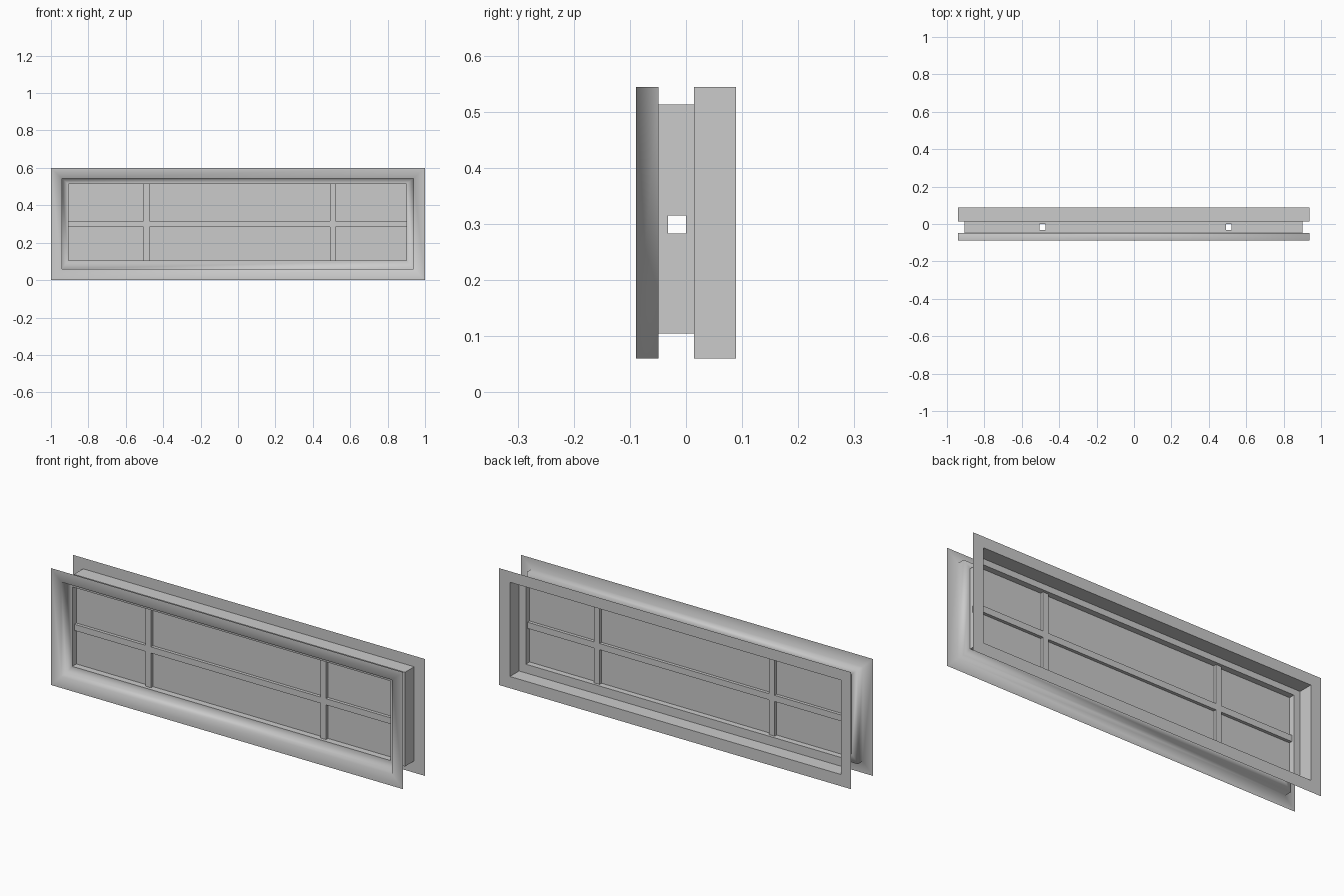
import bpy, bmesh

cube = bpy.data.objects.get("Cube")
if cube:
    bpy.data.objects.remove(cube)

grey = bpy.data.materials.new("grey")
grey.use_nodes = True
colour = (0.6, 0.6, 0.6, 1)
grey.diffuse_color = colour
grey.node_tree.nodes["Principled BSDF"].inputs["Base Color"].default_value = colour

# Shared sizes: rectangles are (left, bottom, right, top)
OUTER = (-1, 0, 1, 0.6)
REVEAL = (-0.942, 0.06, 0.938, 0.544)
SASH = (-0.907, 0.105, 0.9, 0.513)
FRONT, SASH_FRONT, SASH_BACK, BACK = -0.089, -0.049, 0.0145, 0.089
BAR_FRONT, BAR_BACK = -0.032, 0
XS = [SASH[0], -0.504, -0.472, 0.491, 0.522, SASH[2]]
ZS = [SASH[1], 0.283, 0.315, SASH[3]]


def make_object(name, faces, smooth=False):
    bm = bmesh.new()
    for corners in faces:
        bm.faces.new([bm.verts.new(c) for c in corners])
    bmesh.ops.remove_doubles(bm, verts=bm.verts, dist=0.0001)
    for f in bm.faces:
        f.smooth = smooth
    mesh = bpy.data.meshes.new(name)
    bm.to_mesh(mesh)
    bm.free()
    mesh.materials.append(grey)
    obj = bpy.data.objects.new(name, mesh)
    bpy.context.collection.objects.link(obj)


def trim(y_face, y_sash):
    """Flat flange, reveal and step down to the sash, all open sheets."""
    loops = []
    for (l, b, r, t), y in ((OUTER, y_face), (REVEAL, y_face),
                            (REVEAL, y_sash), (SASH, y_sash)):
        loops.append([(l, y, b), (r, y, b), (r, y, t), (l, y, t)])
    faces = []
    for a, b in zip(loops, loops[1:]):
        for i in range(4):
            j = (i + 1) % 4
            quad = [a[i], a[j], b[j], b[i]]
            faces.append(quad if y_face < y_sash else quad[::-1])
    return faces


def pane(x0, x1, z0, z1, y):
    return [(x0, y, z0), (x1, y, z0), (x1, y, z1), (x0, y, z1)]


def strip(p, q, y0, y1):
    """Wall running between two (x, z) points."""
    return [(p[0], y0, p[1]), (q[0], y0, q[1]), (q[0], y1, q[1]), (p[0], y1, p[1])]


# Walk the cells of the window: odd rows and columns are hollow glazing bars
walls, bars, glass = [], [], []
cols, rows = len(XS) - 1, len(ZS) - 1
for i in range(cols):
    for k in range(rows):
        x0, x1, z0, z1 = XS[i], XS[i + 1], ZS[k], ZS[k + 1]
        is_bar = i % 2 or k % 2
        sides = [((x0, z0), (x1, z0), k == 0), ((x1, z0), (x1, z1), i == cols - 1),
                 ((x1, z1), (x0, z1), k == rows - 1), ((x0, z1), (x0, z0), i == 0)]
        if is_bar:
            bars.append(pane(x0, x1, z0, z1, BAR_FRONT))
            bars.append(pane(x0, x1, z0, z1, BAR_BACK)[::-1])
        else:
            glass.append(pane(x0, x1, z0, z1, (BAR_FRONT + BAR_BACK) / 2))
        for p, q, on_edge in sides:
            if on_edge and is_bar:
                # Open bar ends pass through the sash
                walls.append(strip(p, q, SASH_FRONT, BAR_FRONT))
                walls.append(strip(p, q, BAR_BACK, SASH_BACK))
            elif on_edge:
                walls.append(strip(p, q, SASH_FRONT, SASH_BACK))
            elif not is_bar:
                bars.append(strip(p, q, BAR_FRONT, BAR_BACK))

make_object("front_trim", trim(FRONT, SASH_FRONT), smooth=True)
make_object("back_trim", trim(BACK, SASH_BACK))
make_object("sash_walls", walls)
make_object("glazing_bars", bars)
make_object("window_panes", glass)
